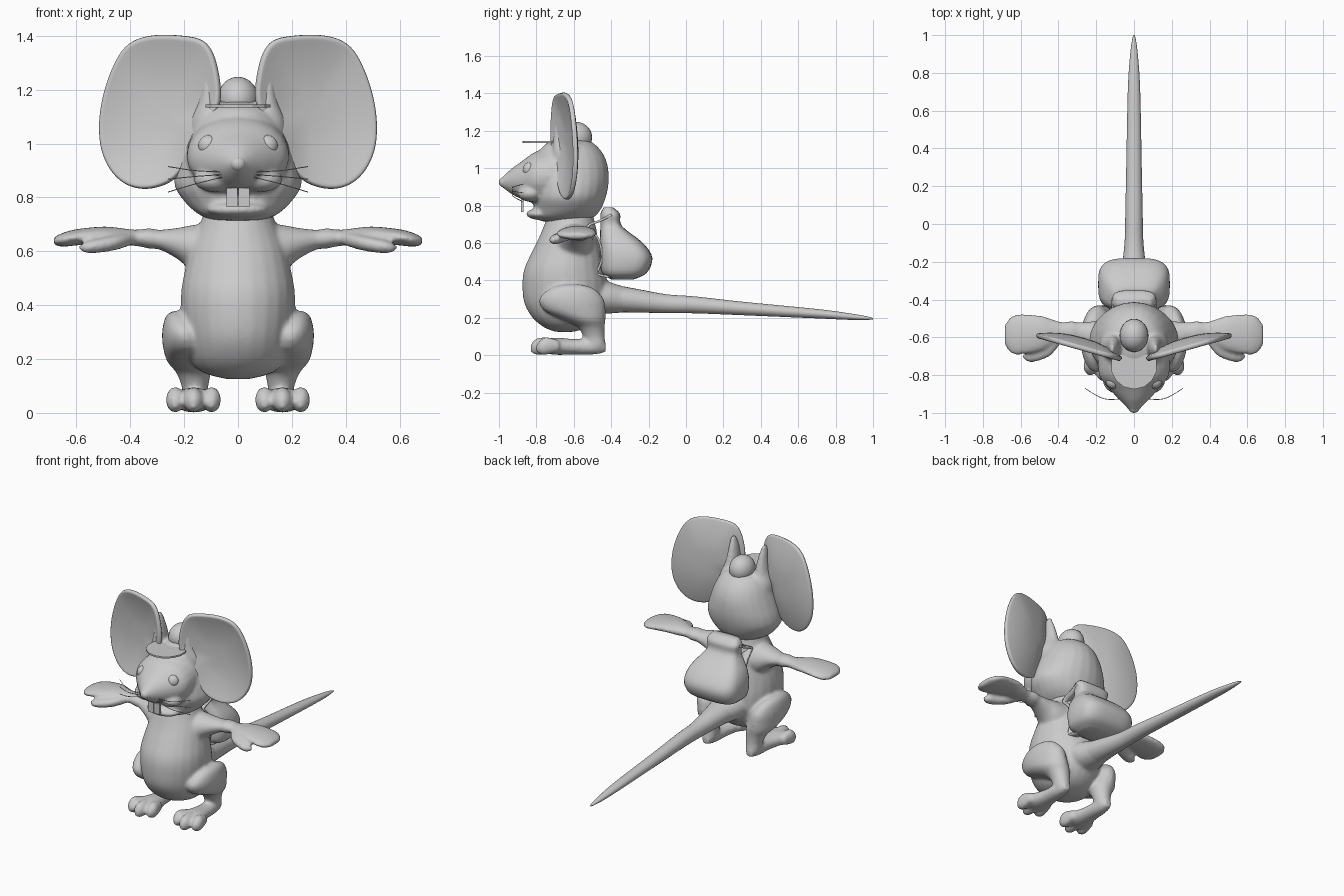
import bpy, bmesh, math
from mathutils import Vector, Matrix

if "Cube" in bpy.data.objects:
    bpy.data.objects.remove(bpy.data.objects["Cube"])

GREY = bpy.data.materials.new("light_grey")
GREY.diffuse_color = (0.6, 0.6, 0.6, 1)
GREY.use_nodes = True
GREY.node_tree.nodes["Principled BSDF"].inputs["Base Color"].default_value = GREY.diffuse_color


def catmull(points, steps, closed=False):
    """Smooth interpolation of equal-length tuples."""
    n, out = len(points), []
    for i in range(n if closed else n - 1):
        p = [points[(i + k) % n] if closed else points[min(max(i + k, 0), n - 1)]
             for k in (-1, 0, 1, 2)]
        for s in range(steps):
            t = s / steps
            out.append(tuple(0.5 * (2 * b + (c - a) * t + (2 * a - 5 * b + 4 * c - d) * t * t
                                    + (3 * b - a - 3 * c + d) * t ** 3) for a, b, c, d in zip(*p)))
    return out if closed else out + [points[-1]]


def loft(bm, axis, rings, side=1, n=24, steps=4, power=1.0):
    """Closed tube; ring = (position on axis, centre 1, centre 2, radius 1, radius 2)."""
    loops = []
    for t, c1, c2, r1, r2 in catmull(rings, steps):
        loop = []
        for k in range(n):
            a = 2 * math.pi * k / n
            ca, sa = math.cos(a), math.sin(a)
            u = c1 + max(r1, .002) * math.copysign(abs(ca) ** power, ca)
            v = c2 + max(r2, .002) * math.copysign(abs(sa) ** power, sa)
            x, y, z = {"x": (t, u, v), "y": (u, t, v), "z": (u, v, t)}[axis]
            loop.append(bm.verts.new((x * side, y, z)))
        loops.append(loop)
    for a, b in zip(loops, loops[1:]):
        for k in range(n):
            bm.faces.new((a[k], a[(k + 1) % n], b[(k + 1) % n], b[k]))
    bm.faces.new(loops[0])
    bm.faces.new(loops[-1])


def ball(bm, centre, radii, side=1):
    m = Matrix.Translation((centre[0] * side, centre[1], centre[2])) @ Matrix.Diagonal((*radii, 1))
    bmesh.ops.create_uvsphere(bm, u_segments=24, v_segments=14, radius=1, matrix=m)


def finish(name, bm, smooth=True):
    bmesh.ops.recalc_face_normals(bm, faces=bm.faces)
    for f in bm.faces:
        f.smooth = smooth
    me = bpy.data.meshes.new(name)
    bm.to_mesh(me)
    bm.free()
    me.materials.append(GREY)
    ob = bpy.data.objects.new(name, me)
    bpy.context.collection.objects.link(ob)
    return ob


def fuse(ob, size):
    """Blend overlapping volumes into one smooth skin."""
    r = ob.modifiers.new("fuse", 'REMESH')
    r.mode, r.voxel_size, r.use_smooth_shade = 'VOXEL', size, True
    s = ob.modifiers.new("soften", 'SMOOTH')
    s.factor, s.iterations = 0.5, 6


def spans(rows):
    """(z, x, y front, y back, rx) -> loft rings along z."""
    return [(z, x, (f + b) / 2, rx, (b - f) / 2) for z, x, f, b, rx in rows]


# body: torso, arms, legs and tail root in one skin
bm = bmesh.new()
loft(bm, "z", spans([
    (.125, 0, -.70, -.60, .04), (.15, 0, -.76, -.52, .13), (.20, 0, -.82, -.46, .18),
    (.28, 0, -.865, -.42, .20), (.38, 0, -.875, -.42, .212), (.46, 0, -.865, -.435, .21),
    (.54, 0, -.83, -.45, .195), (.62, 0, -.79, -.47, .175), (.68, 0, -.765, -.48, .15),
    (.72, 0, -.75, -.49, .135), (.77, 0, -.74, -.50, .12)]))
loft(bm, "y", [(-.6, 0, .31, .12, .10), (-.45, 0, .31, .115, .09),
               (-.35, 0, .30, .085, .073), (-.22, 0, .288, .05, .045)])
for s in (1, -1):
    # arm and mitten hand
    loft(bm, "x", [
        (.05, -.61, .60, .12, .10), (.15, -.60, .605, .10, .095), (.22, -.59, .628, .075, .06),
        (.29, -.575, .643, .055, .037), (.33, -.57, .648, .056, .038), (.38, -.57, .65, .05, .03),
        (.43, -.575, .653, .07, .033), (.50, -.578, .66, .095, .032), (.60, -.585, .652, .107, .03),
        (.65, -.587, .643, .098, .026), (.685, -.587, .638, .055, .014)], s)
    # thumb
    loft(bm, "x", [(.38, -.60, .648, .02, .02), (.44, -.655, .635, .04, .027),
                   (.51, -.69, .622, .036, .027), (.56, -.70, .615, .03, .022),
                   (.59, -.70, .613, .01, .008)], s)
    # thigh and shank
    loft(bm, "z", spans([
        (.378, .222, -.66, -.56, .025), (.355, .218, -.73, -.49, .052), (.30, .20, -.785, -.44, .082),
        (.24, .19, -.76, -.43, .088), (.19, .178, -.66, -.43, .085), (.15, .165, -.58, -.435, .065),
        (.10, .16, -.55, -.435, .05), (.05, .16, -.53, -.43, .045), (.015, .16, -.51, -.45, .03)]), s)
    # foot and toes
    loft(bm, "y", [(-.43, .16, .04, .025, .025), (-.50, .16, .045, .045, .042),
                   (-.60, .16, .045, .055, .042), (-.70, .165, .048, .08, .046),
                   (-.755, .167, .048, .07, .035)], s)
    for x, tip in ((.098, -.80), (.165, -.83), (.233, -.80)):
        loft(bm, "y", [(-.68, x, .05, .02, .03), (-.74, x, .05, .033, .047),
                       (tip + .03, x, .045, .033, .044), (tip, x, .038, .014, .02)], s)
fuse(finish("body", bm), .010)

# tail
bm = bmesh.new()
loft(bm, "y", [(-.45, 0, .31, .10, .08), (-.25, 0, .29, .068, .062), (-.10, 0, .275, .05, .05),
               (.05, 0, .269, .046, .045), (.3, 0, .25, .041, .036), (.7, 0, .222, .033, .025),
               (.88, 0, .206, .022, .017), (.97, 0, .198, .011, .009), (1.0, 0, .195, .003, .003)])
finish("tail", bm)

# head: skull, snout, chin, cheeks and ear roots in one skin
bm = bmesh.new()
loft(bm, "z", spans([
    (.715, 0, -.77, -.53, .10), (.74, 0, -.81, -.49, .15), (.78, 0, -.81, -.455, .195),
    (.84, 0, -.82, -.43, .235), (.90, 0, -.82, -.416, .232), (.96, 0, -.82, -.413, .213),
    (1.02, 0, -.81, -.42, .19), (1.08, 0, -.79, -.445, .163), (1.13, 0, -.75, -.49, .125),
    (1.155, 0, -.68, -.54, .06)]))
loft(bm, "y", [(-.995, 0, .925, .018, .018), (-.97, 0, .926, .04, .038), (-.93, 0, .93, .078, .07),
               (-.88, 0, .935, .125, .10), (-.80, 0, .95, .185, .14), (-.68, 0, .96, .19, .16)])
ball(bm, (0, -.775, .755), (.115, .08, .032))
for s in (1, -1):
    ball(bm, (.085, -.83, .865), (.08, .07, .045), s)
    loft(bm, "z", [(.98, .15, -.64, .03, .05), (1.08, .13, -.64, .05, .07),
                   (1.16, .11, -.65, .04, .06), (1.26, .11, -.66, .025, .04),
                   (1.32, .115, -.66, .01, .02)], s)
fuse(finish("head", bm), .010)

bm = bmesh.new()
ball(bm, (0, -.972, .925), (.03, .028, .028))
finish("nose", bm)

# ears: cupped discs
OUTLINE = [(.07, 1.14), (.078, 1.28), (.12, 1.375), (.21, 1.4), (.33, 1.4), (.42, 1.36), (.48, 1.25),
           (.513, 1.12), (.513, 1.0), (.48, .91), (.42, .85), (.34, .832), (.25, .86), (.19, .93),
           (.14, 1.03)]
for s, label in ((1, "left"), (-1, "right")):
    bm = bmesh.new()
    edge = catmull(OUTLINE, 3, True)
    cx, cz, rows = .27, 1.12, []
    for f in (1, .96, .85, .7, .5, .25):
        row = []
        for x, z in edge:
            px, pz = cx + (x - cx) * f, cz + (z - cz) * f
            y = -.715 + (px - .08) * .28 + .05 * (1 - f * f)
            row.append(bm.verts.new((px * s, y, pz)))
        rows.append(row)
    n = len(edge)
    for a, b in zip(rows, rows[1:]):
        for k in range(n):
            bm.faces.new((a[k], a[(k + 1) % n], b[(k + 1) % n], b[k]))
    bm.faces.new(rows[-1])
    ear = finish(label + "_ear", bm)
    so = ear.modifiers.new("thickness", 'SOLIDIFY')
    so.thickness, so.offset = .026, 0
    sub = ear.modifiers.new("round", 'SUBSURF')
    sub.levels = sub.render_levels = 1

    # eye
    bm = bmesh.new()
    ball(bm, (.108, -.837, .992), (.04, .036, .04), s)
    finish(label + "_eye", bm)

    # front tooth
    bm = bmesh.new()
    bmesh.ops.create_cube(bm, size=1, matrix=Matrix.Translation((.022 * s, -.875, .80))
                          @ Matrix.Diagonal((.04, .014, .07, 1)))
    finish(label + "_tooth", bm, False)

    # whiskers
    bm = bmesh.new()
    for z0, z1, z2 in ((.895, .90, .915), (.885, .878, .868), (.875, .85, .82)):
        path = [(.06, -.925, z0, .002, .002), (.16, -.925, z1, .002, .002), (.26, -.87, z2, .002, .002)]
        loft(bm, "x", [(x, y, z, a, b) for x, y, z, a, b in path], s, n=6)
    finish(label + "_whiskers", bm)

    # backpack strap: thin ribbon
    bm = bmesh.new()
    path = catmull([(-.40, .755), (-.46, .725), (-.53, .69), (-.475, .62), (-.455, .52),
                    (-.475, .43), (-.36, .41)], 4)
    pairs = [[bm.verts.new((x * s, y, z)) for x in (.07, .12)] for y, z in path]
    for a, b in zip(pairs, pairs[1:]):
        bm.faces.new((a[0], a[1], b[1], b[0]))
    strap = finish(label + "_strap", bm)
    strap.modifiers.new("thickness", 'SOLIDIFY').thickness = .012

# cap: round crown and flat visor
bm = bmesh.new()
ball(bm, (0, -.59, 1.165), (.076, .088, .083))
finish("cap_crown", bm)
bm = bmesh.new()
bmesh.ops.create_cone(bm, cap_ends=True, segments=14, radius1=1, radius2=1, depth=1,
                      matrix=Matrix.Translation((0, -.75, 1.14)) @ Matrix.Diagonal((.123, .125, .01, 1)))
finish("cap_visor", bm, False)

# backpack: sack with a pinched neck
bm = bmesh.new()
loft(bm, "z", [(.405, 0, -.34, .12, .06), (.44, 0, -.33, .175, .12), (.52, 0, -.32, .19, .14),
               (.60, 0, -.345, .17, .115), (.69, 0, -.40, .11, .058), (.755, 0, -.405, .115, .052),
               (.79, 0, -.415, .09, .025)], n=32, power=.6)
finish("backpack", bm)
